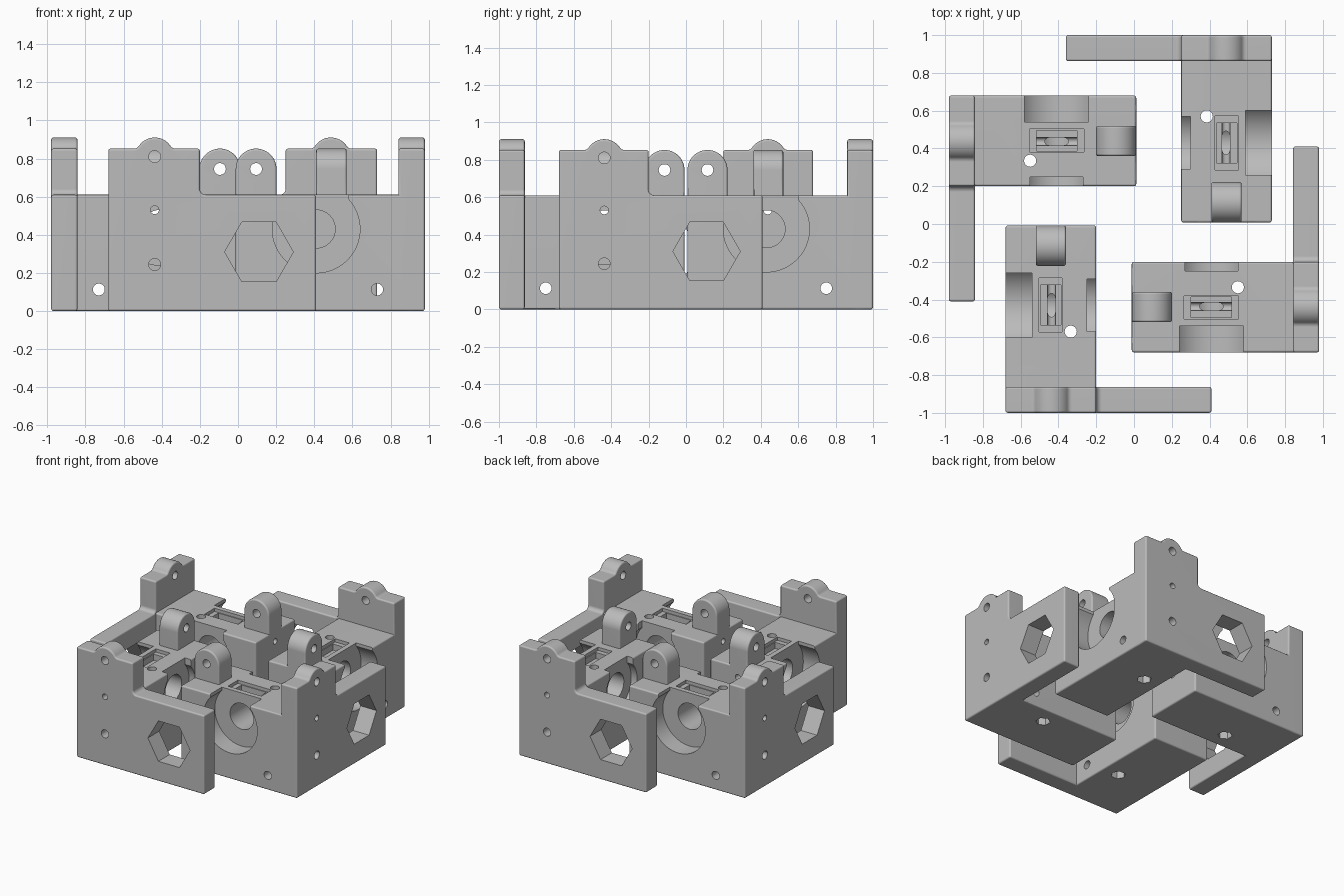
import bpy
import bmesh
from math import cos, sin, pi, radians, sqrt, asin
from mathutils import Matrix

cube = bpy.data.objects.get("Cube")
if cube:
    bpy.data.objects.remove(cube)

grey = bpy.data.materials.new("plain grey")
grey.use_nodes = True
grey.diffuse_color = (0.5, 0.5, 0.5, 1)
grey.node_tree.nodes["Principled BSDF"].inputs["Base Color"].default_value = (0.5, 0.5, 0.5, 1)


def prism(name, axis, points, start, end, bevel=0.0):
    """Extrude a 2D profile along an axis, optionally rounding its edges."""
    place = {"x": lambda u, v, w: (w, u, v),
             "y": lambda u, v, w: (u, w, v),
             "z": lambda u, v, w: (u, v, w)}[axis]
    bm = bmesh.new()
    face = bm.faces.new([bm.verts.new(place(u, v, start)) for u, v in points])
    top = bmesh.ops.extrude_face_region(bm, geom=[face])
    shift = place(0, 0, end - start)
    bmesh.ops.translate(bm, vec=shift, verts=[g for g in top["geom"] if isinstance(g, bmesh.types.BMVert)])
    bmesh.ops.recalc_face_normals(bm, faces=bm.faces)
    if bevel:
        sharp = [e for e in bm.edges if e.calc_face_angle(0) > radians(35)]
        bmesh.ops.bevel(bm, geom=sharp, offset=bevel, segments=3, profile=0.5,
                        affect="EDGES", clamp_overlap=True)
    mesh = bpy.data.meshes.new(name)
    bm.to_mesh(mesh)
    bm.free()
    obj = bpy.data.objects.new(name, mesh)
    bpy.context.collection.objects.link(obj)
    return obj


def arc(cu, cv, r, a0, a1, n):
    return [(cu + r * cos(a0 + (a1 - a0) * i / n), cv + r * sin(a0 + (a1 - a0) * i / n))
            for i in range(n + 1)]


def circle(cu, cv, r, n=32):
    return arc(cu, cv, r, 0, 2 * pi, n)[:-1]


def rect(u0, u1, v0, v1):
    return [(u0, v0), (u1, v0), (u1, v1), (u0, v1)]


def keyhole(cu, cv, r, half, top):
    """Round recess with an open slot running up to the top."""
    a = pi / 2 - asin(half / r)
    return [(cu - half, top)] + arc(cu, cv, r, pi - a, 2 * pi + a, 40) + [(cu + half, top)]


def combine(target, other, operation):
    mod = target.modifiers.new(operation, "BOOLEAN")
    mod.operation = operation
    mod.solver = "EXACT"
    mod.object = other
    bpy.context.view_layer.objects.active = target
    bpy.ops.object.modifier_apply(modifier=mod.name)
    bpy.data.objects.remove(other)


# Main dimensions
LEFT, RIGHT, TIP = -0.68, -0.2, 0.41
FRONT, INNER, BACK = -1.0, -0.862, -0.008
DECK, EAR = 0.61, 0.852
MID, BORE_Y, BORE_Z = -0.437, -0.43, 0.43
LUG_Y, LUG_R = -0.115, 0.107

# Face plate with a raised ear, a rounded bump and a filleted step
bump_z, bump_r, fil = 0.81, 0.1, 0.03
rise = EAR + fil - bump_z
reach = sqrt((bump_r + fil) ** 2 - rise ** 2)
tilt = asin(rise / (bump_r + fil))
outline = [(LEFT, 0), (TIP, 0), (TIP, DECK)]
outline += arc(RIGHT + fil, DECK + fil, fil, 1.5 * pi, pi, 6)
outline += [(RIGHT, EAR)]
outline += arc(MID + reach, EAR + fil, fil, 1.5 * pi, pi + tilt, 6)
outline += arc(MID, bump_z, bump_r, tilt, pi - tilt, 20)[1:-1]
outline += arc(MID - reach, EAR + fil, fil, -tilt, -pi / 2, 6)
outline += [(LEFT, EAR)]
bracket = prism("front_bracket", "y", outline, FRONT, INNER, 0.012)

# Bearing block behind the plate
block = prism("block", "z", rect(LEFT, RIGHT, FRONT + 0.07, BACK), 0, DECK, 0.012)
combine(bracket, block, "UNION")

# Hinge lug with a round top
lug_top = EAR - LUG_R
lug_shape = [(LUG_Y - LUG_R, DECK - 0.05), (LUG_Y + LUG_R, DECK - 0.05)]
lug_shape += arc(LUG_Y, lug_top, LUG_R, 0, pi, 24)
combine(bracket, prism("lug", "x", lug_shape, -0.52, -0.36, 0.012), "UNION")

# Cutters: holes, bearing seats, nut pockets and hexagonal window
cuts = [
    ("x", keyhole(BORE_Y, BORE_Z, 0.23, 0.17, 0.7), LEFT - 0.1, -0.54),
    ("x", keyhole(BORE_Y, BORE_Z, 0.19, 0.14, 0.7), -0.25, RIGHT + 0.1),
    ("x", circle(BORE_Y, BORE_Z, 0.1, 40), LEFT - 0.1, RIGHT + 0.1),
    ("x", circle(LUG_Y, lug_top, 0.031), -0.6, -0.3),
    ("x", circle(-0.75, 0.113, 0.031), LEFT - 0.1, RIGHT + 0.1),
    ("y", circle(MID, bump_z, 0.031), FRONT - 0.1, INNER + 0.1),
    ("y", circle(MID, 0.53, 0.022, 20), FRONT - 0.1, BACK + 0.1),
    ("y", circle(MID, 0.244, 0.031), FRONT - 0.1, BACK + 0.1),
    ("y", circle(0.11, 0.31, 0.18, 6), FRONT - 0.1, INNER + 0.1),
    ("z", circle(-0.335, -0.57, 0.032), -0.1, DECK + 0.1),
    ("z", circle(-0.335, -0.57, 0.052, 6), -0.1, 0.1),
    ("z", rect(-0.502, -0.38, -0.572, -0.285), 0.585, DECK + 0.1),
    ("z", rect(-0.495, -0.387, -0.535, -0.322), 0.538, DECK + 0.1),
]
for axis, shape, start, end in cuts:
    combine(bracket, prism("cutter", axis, shape, start, end), "DIFFERENCE")

bracket.data.materials.clear()
bracket.data.materials.append(grey)
bracket.data.polygons.foreach_set("material_index", [0] * len(bracket.data.polygons))
bpy.ops.object.select_all(action="DESELECT")
bracket.select_set(True)
bpy.context.view_layer.objects.active = bracket
bpy.ops.object.shade_smooth_by_angle(angle=radians(35))
weighted = bracket.modifiers.new("even shading", "WEIGHTED_NORMAL")
weighted.keep_sharp = True

# The other three brackets, turned around the centre
for turn, name, dx in ((1, "left_bracket", -0.02), (2, "back_bracket", 0.05), (3, "right_bracket", 0.02)):
    other = bracket.copy()
    other.name = name
    other.matrix_world = Matrix.Translation((dx, 0, 0)) @ Matrix.Rotation(turn * pi / 2, 4, "Z")
    bpy.context.collection.objects.link(other)
